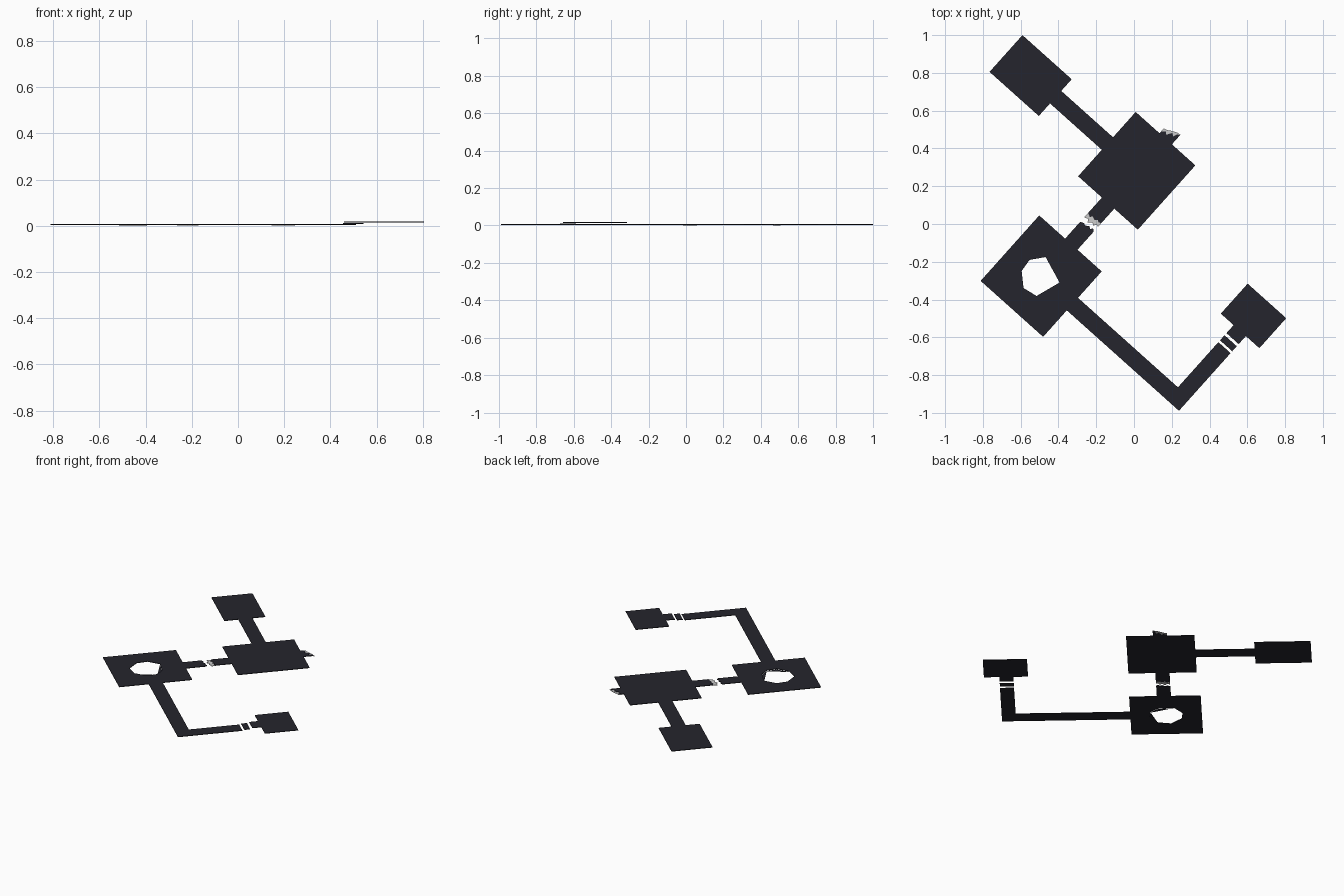
import bpy, bmesh, math
from mathutils import Vector

if "Cube" in bpy.data.objects:
    bpy.data.objects.remove(bpy.data.objects["Cube"])

# Plan axes: a runs along the corridors, b across, both turned from x/y
U, V = Vector((0.745, -0.667)), Vector((0.667, 0.745))
BASE, THICK = 0.007, 0.004

dark = bpy.data.materials.new("dark_floor")
dark.diffuse_color = (0.018, 0.018, 0.026, 1)
dark.use_nodes = True
dark.node_tree.nodes["Principled BSDF"].inputs["Base Color"].default_value = dark.diffuse_color


def plan(a, b):
    return U * a + V * b


def unplan(x, y):
    p = Vector((x, y))
    return p.dot(U), p.dot(V)


def plate(name, outline, top=BASE, holes=(), mat=dark, thick=THICK):
    """Thin flat plate from an outline (and holes) given in plan axes."""
    bm = bmesh.new()
    edges = []
    for loop in (outline, *holes):
        vs = [bm.verts.new((*plan(a, b), top)) for a, b in loop]
        edges += [bm.edges.new((vs[i - 1], vs[i])) for i in range(len(vs))]
    bmesh.ops.triangle_fill(bm, edges=edges, use_beauty=True, use_dissolve=False, normal=(0, 0, 1))
    for f in bm.faces:
        f.normal_update()
        if f.normal.z < 0:
            f.normal_flip()
    me = bpy.data.meshes.new(name)
    bm.to_mesh(me)
    bm.free()
    ob = bpy.data.objects.new(name, me)
    bpy.context.collection.objects.link(ob)
    if mat:
        me.materials.append(mat)
    if thick:
        m = ob.modifiers.new("thickness", 'SOLIDIFY')
        m.thickness, m.offset = thick, -1
    return ob


def rect(a0, a1, b0, b1):
    return [(a0, b0), (a1, b0), (a1, b1), (a0, b1)]


# Rooms
plate("far_room", rect(-1.107, -0.757, 0.09, 0.351))
plate("main_room", rect(-0.389, 0.035, -0.009, 0.448))
plate("raised_room", rect(0.659, 0.933, -0.047, 0.166), top=0.018)

# Room with a broken hole in the floor
rim = [(-0.553, -0.19), (-0.468, -0.175), (-0.4, -0.249), (-0.394, -0.31),
       (-0.431, -0.365), (-0.516, -0.381), (-0.585, -0.339), (-0.595, -0.249)]
rim = [unplan(*p) for p in rim]
plate("pit_room", rect(-0.404, 0.04, -0.766, -0.301), holes=[rim])
for i in (1, 3):
    plate(f"pit_flap_{i}", [rim[i], rim[i + 1], rim[i + 2]], top=0.001, thick=0.001)

# Corridors
plate("far_corridor", rect(-0.757, -0.389, 0.179, 0.268))
plate("bent_corridor", [(0.04, -0.578), (0.837, -0.578), (0.837, -0.168),
                        (0.75, -0.168), (0.75, -0.489), (0.04, -0.489)])

# Steps up to the raised room
plate("step", rect(0.75, 0.837, -0.155, -0.119), top=0.012)
plate("raised_landing", rect(0.75, 0.837, -0.104, -0.047), top=0.018)

# Broken corridor ends: jagged dark floor with pale torn fringe below
A = [-0.22, -0.2, -0.188, -0.17, -0.155, -0.145, -0.132]


def broken(name, root, ends, fringe=None):
    jag = list(zip(A, ends))
    plate(name, [(A[0], root)] + jag + [(A[-1], root)])
    if fringe:
        torn = list(zip(A, fringe))
        plate(name + "_fringe", jag + torn[::-1], top=0.004, mat=None, thick=0.003)


broken("main_broken_corridor", -0.009,
       [-0.118, -0.128, -0.116, -0.124, -0.112, -0.12, -0.11],
       [-0.15, -0.142, -0.158, -0.14, -0.15, -0.135, -0.138])
broken("pit_broken_corridor", -0.301,
       [-0.182, -0.172, -0.18, -0.166, -0.174, -0.162, -0.172])
broken("main_broken_stub", 0.448,
       [0.462, 0.478, 0.466, 0.495, 0.484, 0.508, 0.512],
       [0.482, 0.488, 0.496, 0.505, 0.512, 0.514, 0.518])
